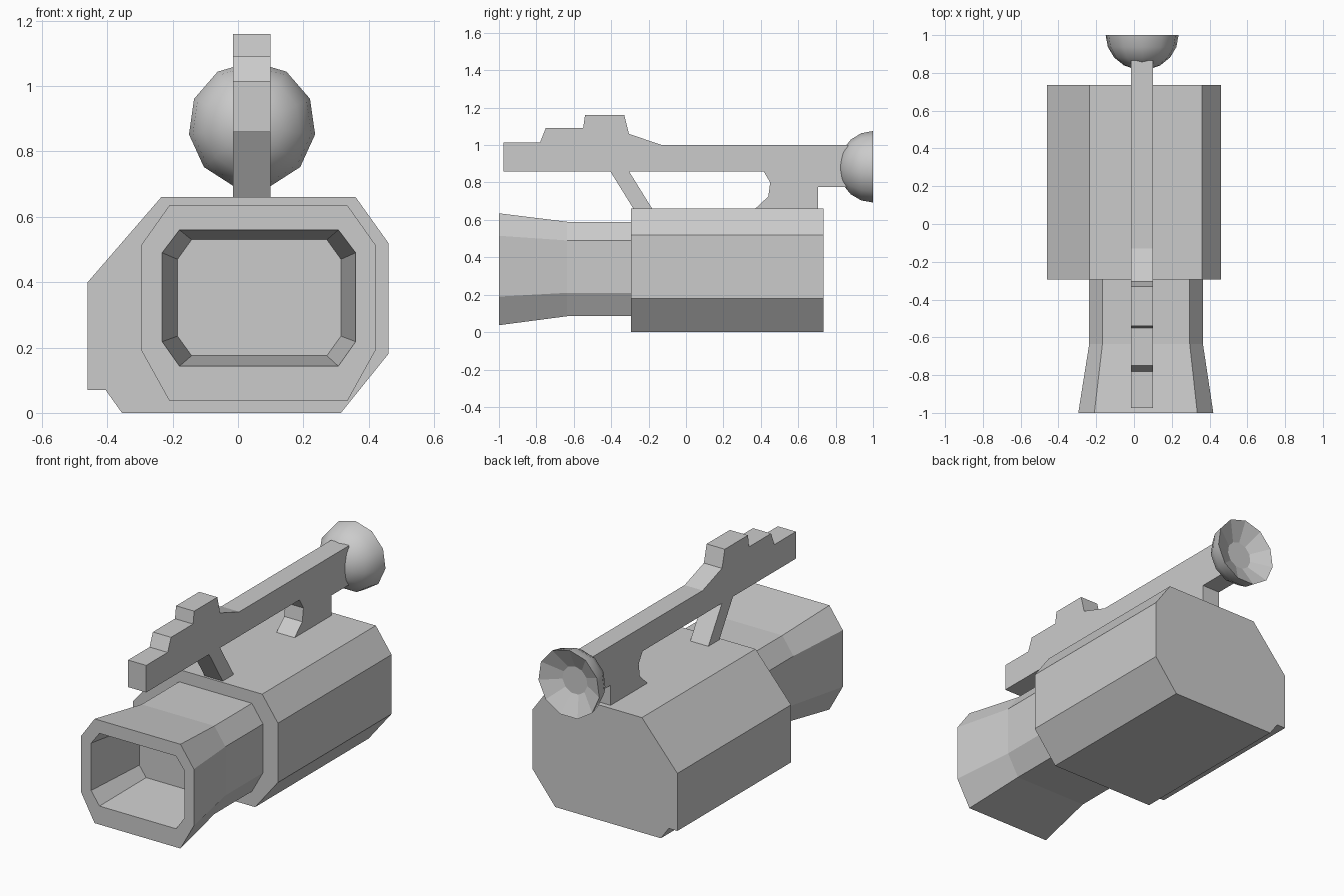
import bpy, bmesh, math

cube = bpy.data.objects.get("Cube")
if cube:
    bpy.data.objects.remove(cube)

grey = bpy.data.materials.new("plain grey")
grey.use_nodes = True
grey.diffuse_color = (0.6, 0.6, 0.6, 1)
grey.node_tree.nodes["Principled BSDF"].inputs["Base Color"].default_value = (0.6, 0.6, 0.6, 1)


def loft(name, rings):
    """Skin a list of equal-length point rings and cap both ends."""
    bm = bmesh.new()
    loops = [[bm.verts.new(p) for p in ring] for ring in rings]
    n = len(loops[0])
    for a, b in zip(loops, loops[1:]):
        for i in range(n):
            j = (i + 1) % n
            bm.faces.new((a[i], a[j], b[j], b[i]))
    bm.faces.new(loops[0])
    bm.faces.new(loops[-1][::-1])
    bmesh.ops.recalc_face_normals(bm, faces=bm.faces)
    mesh = bpy.data.meshes.new(name)
    bm.to_mesh(mesh)
    bm.free()
    mesh.materials.append(grey)
    obj = bpy.data.objects.new(name, mesh)
    bpy.context.collection.objects.link(obj)
    return obj


def octagon(y, x0, x1, z0, z1, cx, low, high):
    """Chamfered rectangle at depth y; cx, low and high are the corner cuts."""
    return [(x, y, z) for x, z in (
        (x0 + cx, z0), (x1 - cx, z0), (x1, z0 + low), (x1, z1 - high),
        (x1 - cx, z1), (x0 + cx, z1), (x0, z1 - high), (x0, z0 + low))]


# Main body: lopsided profile run front to back
body = [(-0.355, 0), (0.315, 0), (0.46, 0.18), (0.46, 0.52), (0.36, 0.66),
        (-0.235, 0.66), (-0.46, 0.40), (-0.46, 0.07), (-0.405, 0.07)]
loft("body", [[(x, y, z) for x, z in body] for y in (-0.295, 0.735)])

# Flared lens hood with a recessed opening
loft("lens_hood", [
    octagon(-0.29, -0.237, 0.365, 0.085, 0.59, 0.07, 0.125, 0.10),
    octagon(-0.635, -0.237, 0.365, 0.085, 0.59, 0.07, 0.125, 0.10),
    octagon(-1.0, -0.295, 0.42, 0.037, 0.635, 0.085, 0.153, 0.12),
    octagon(-1.0, -0.232, 0.36, 0.143, 0.56, 0.053, 0.075, 0.07),
    octagon(-0.63, -0.185, 0.315, 0.175, 0.53, 0.043, 0.06, 0.06)])

# Carrying handle with stepped sight, strut and rear foot
handle = [(-0.975, 0.86), (-0.975, 1.015), (-0.78, 1.015), (-0.75, 1.09),
          (-0.55, 1.09), (-0.54, 1.16), (-0.33, 1.16), (-0.305, 1.06),
          (-0.13, 1.0), (0.865, 1.0), (0.865, 0.775), (0.705, 0.775),
          (0.705, 0.655), (0.365, 0.655), (0.44, 0.725), (0.45, 0.80),
          (0.415, 0.86), (-0.305, 0.86), (-0.178, 0.655), (-0.278, 0.655),
          (-0.405, 0.86)]
loft("handle", [[(x, y, z) for y, z in handle] for x in (-0.015, 0.10)])


# Rear eyecup: rounded shell with a shallow faceted dish
def circle(y, r, sides=11):
    steps = [math.pi / 2 + math.tau * i / sides for i in range(sides)]
    return [(0.043 + r * math.cos(a), y, 0.88 + r * math.sin(a)) for a in steps]


shell = [(1 - 0.185 * math.cos(t), 0.195 * math.sin(t))
         for t in (math.radians(d) for d in (10, 30, 50, 70, 90))]
cup = loft("eyecup", [circle(y, r) for y, r in shell + [(0.945, 0.08)]])
for face in cup.data.polygons:
    face.use_smooth = face.center.y < 0.99 and face.normal.y < 0.1
for edge in cup.data.edges:
    ends = [cup.data.vertices[v].co.y for v in edge.vertices]
    edge.use_edge_sharp = min(ends) > 0.99
